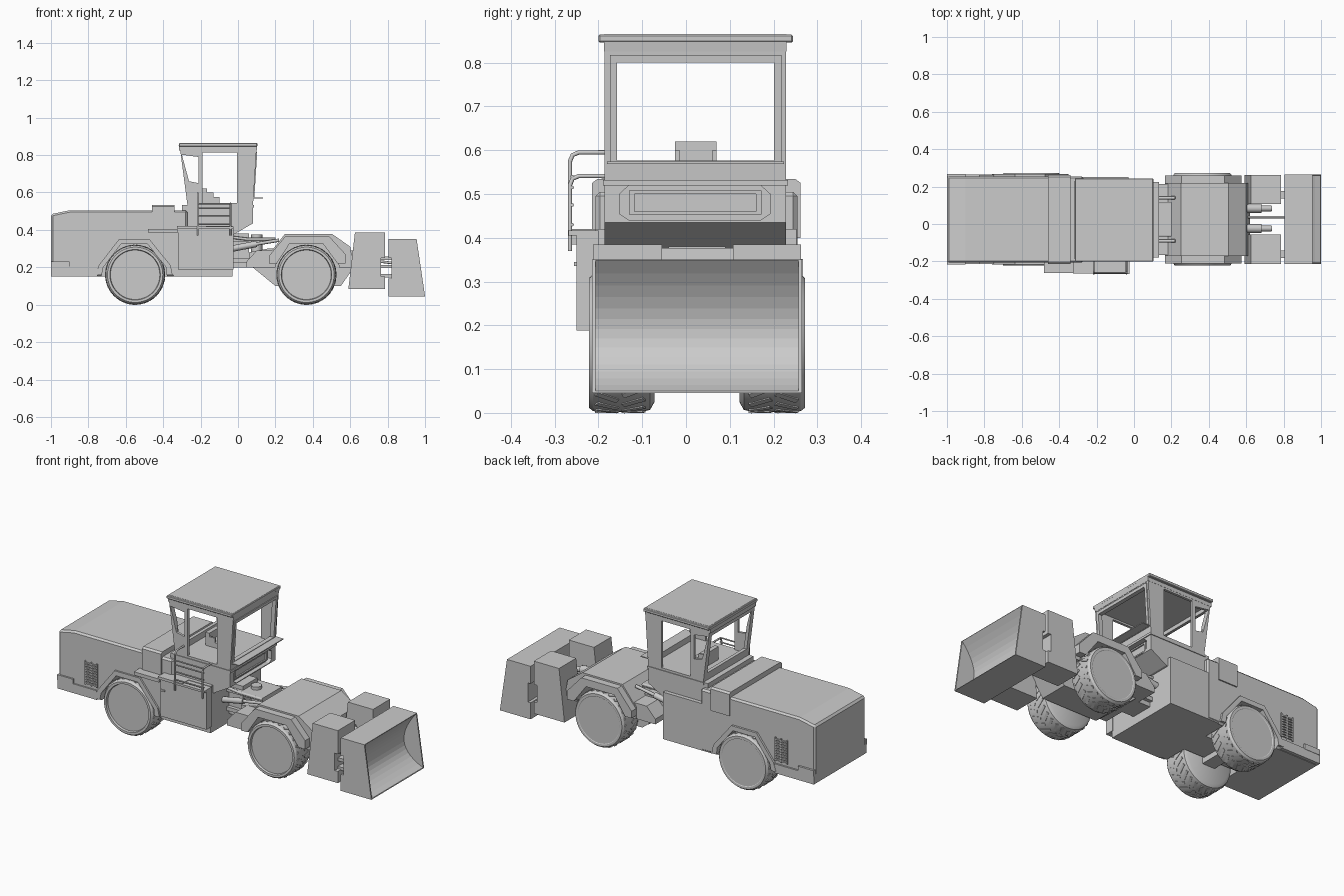
import bpy, bmesh, math
from mathutils import Vector, Matrix

if "Cube" in bpy.data.objects:
    bpy.data.objects.remove(bpy.data.objects["Cube"])

C = 0.025  # y of the vehicle's mid-plane


def finish(bm, name):
    bmesh.ops.recalc_face_normals(bm, faces=bm.faces)
    me = bpy.data.meshes.new(name)
    bm.to_mesh(me)
    bm.free()
    ob = bpy.data.objects.new(name, me)
    bpy.context.collection.objects.link(ob)
    return ob


def prism(name, pts, a, b, axis='y'):
    """Extrude an xz outline along y, or a yz outline along x."""
    bm = bmesh.new()
    mk = (lambda p, t: (p[0], t, p[1])) if axis == 'y' else (lambda p, t: (t, p[0], p[1]))
    f = bm.faces.new([bm.verts.new(mk(p, a)) for p in pts])
    g = bmesh.ops.extrude_face_region(bm, geom=[f])['geom']
    d = Vector((0, b - a, 0)) if axis == 'y' else Vector((b - a, 0, 0))
    bmesh.ops.translate(bm, verts=[v for v in g if isinstance(v, bmesh.types.BMVert)], vec=d)
    return finish(bm, name)


def box(name, x0, x1, y0, y1, z0, z1):
    return prism(name, [(x0, z0), (x1, z0), (x1, z1), (x0, z1)], y0, y1)


def apply(ob, mod):
    bpy.ops.object.select_all(action='DESELECT')
    bpy.context.view_layer.objects.active = ob
    ob.select_set(True)
    bpy.ops.object.modifier_apply(modifier=mod.name)


def cut(ob, *cutters):
    for c in cutters:
        m = ob.modifiers.new('cut', 'BOOLEAN')
        m.operation, m.solver, m.object = 'DIFFERENCE', 'EXACT', c
        apply(ob, m)
        bpy.data.objects.remove(c)
    return ob


def bevel(ob, w):
    m = ob.modifiers.new('bevel', 'BEVEL')
    m.width, m.segments = w, 1
    apply(ob, m)
    return ob


def tube(name, pts, r):
    cu = bpy.data.curves.new(name, 'CURVE')
    cu.dimensions, cu.bevel_depth, cu.bevel_resolution, cu.use_fill_caps = '3D', r, 2, True
    s = cu.splines.new('POLY')
    s.points.add(len(pts) - 1)
    for p, q in zip(s.points, pts):
        p.co = (*q, 1)
    ob = bpy.data.objects.new(name, cu)
    bpy.context.collection.objects.link(ob)
    return ob


def wheel(name, x, yout, s, recess):
    """Lathed tyre with slanted tread lugs; s is the inward y direction."""
    prof = [(0, recess), (.132, recess), (.135, 0), (.148, 0), (.156, .01), (.158, .03),
            (.158, .12), (.153, .14), (.135, .15), (0, .15)]
    bm = bmesh.new()
    vs = [bm.verts.new((r, d * s, 0)) for r, d in prof]
    es = [bm.edges.new(e) for e in zip(vs, vs[1:])]
    bmesh.ops.spin(bm, geom=vs + es, cent=(0, 0, 0), axis=(0, 1, 0), angle=2 * math.pi, steps=48)
    bmesh.ops.remove_doubles(bm, verts=bm.verts, dist=1e-5)
    for i in range(26):
        for side in (1, -1):
            m = (Matrix.Rotation(2 * math.pi * (i + side * .25) / 26, 4, 'Y')
                 @ Matrix.Translation((.1565, s * (.072 + side * .03), 0))
                 @ Matrix.Rotation(side * .5, 4, 'X') @ Matrix.Diagonal((.007, .055, .014, 1)))
            bmesh.ops.create_cube(bm, size=1, matrix=m)
    ob = finish(bm, name)
    ob.location = (x, yout, .16)
    bpy.ops.object.select_all(action='DESELECT')
    bpy.context.view_layer.objects.active = ob
    ob.select_set(True)
    bpy.ops.object.shade_smooth_by_angle(angle=math.radians(30))


# Wheels
for n, x in (('rear', -.55), ('front', .366)):
    wheel(n + '_wheel_right', x, -.222, 1, .012)
    wheel(n + '_wheel_left', x, .272, -1, .002)
    box(n + '_axle', x - .04, x + .04, -.09, .14, .12, .2)

# Rear body: engine hood with wheel arches
arch = [(-.74, .1), (-.72, .2), (-.625, .325), (-.485, .325), (-.385, .2), (-.375, .1)]
hood = prism('engine_hood', [(-1, .15), (-1, .484), (-.9, .505), (-.27, .505), (-.27, .15)], -.207, .255)
bevel(hood, .01)
cut(hood, prism('arch_cut', arch, -.4, -.06), prism('arch_cut', arch, .11, .4))
band = [(-.215, .4), (.262, .4), (.262, .525), (.25, .534), (-.203, .534), (-.215, .525)]
prism('hood_band', band, -.46, -.34, 'x')
box('rear_bumper', -1, -.75, -.215, .265, .152, .205)
for n, y0, y1 in (('right', -.217, -.2), ('left', .25, .267)):
    box('bumper_step_' + n, -1, -.9, y0, y1, .2, .232)
    lip = prism('rear_fender_' + n, [(-.76, .16), (-.745, .21), (-.635, .352), (-.475, .352),
                                     (-.36, .21), (-.35, .16)], y0, y1)
    cut(lip, prism('lip_cut', arch, -.4, .4))
    for i in range(9):  # side air grille slats
        z = .225 + i * .0145
        box('grille_slat_' + n, -.825, -.75, y0 + .004, y1 - .004, z, z + .008)
    for x in (-.829, -.79, -.754):
        box('grille_bar_' + n, x, x + .006, y0 + .004, y1 - .004, .22, .357)

# Mid body below the cab
box('mid_body', -.345, -.03, -.207, .252, .15, .42)
box('side_door', -.32, -.025, -.25, -.2, .188, .415)
box('door_handle', -.315, -.29, -.256, -.245, .335, .345)
box('side_platform', -.48, -.32, -.262, -.2, .385, .405)
box('side_step', -.325, -.17, -.265, -.2, .405, .42)
box('ladder_step', -.22, -.025, -.268, -.2, .405, .417)

# Cab base with octagonal front recess and lamp panel
base = prism('cab_base', [(-.3, .4), (-.03, .375), (-.02, .377), (.08, .435), (.08, .532), (-.3, .532)],
             -.186, .229)
cut(base, prism('recess_cut', [(-.152, .455), (-.13, .44), (.17, .44), (.192, .455), (.192, .5),
                               (.17, .52), (-.13, .52), (-.152, .5)], .055, .2, 'x'))
panel = box('front_grille', .05, .068, -.13, .172, .453, .508)
cut(panel, box('panel_cut', .06, .2, -.118, .16, .46, .5))
box('cab_sill', -.275, .085, -.19, .233, .519, .532)

# Cab shell with window openings
cab = prism('cab_shell', [(-.27, .53), (.08, .53), (.1, .85), (-.312, .85)], -.186, .229)
cut(cab, prism('inside_cut', [(-.252, .545), (.06, .545), (.08, .83), (-.294, .83)], -.172, .215),
    prism('door_cut', [(-.19, .545), (-.005, .545), (-.005, .815), (-.19, .815)], -.5, .5),
    prism('side_cut', [(-.3, .802), (-.212, .79), (-.212, .65), (-.262, .66)], -.5, .5),
    box('window_cut', -.6, .6, -.158, .201, .577, .8))
frame = prism('front_window_frame', [(.08, .568), (.087, .568), (.103, .817), (.09, .817)], -.174, .218)
cut(frame, box('frame_cut', -.6, .6, -.158, .201, .577, .8))
prism('roof', [(-.315, .825), (.1, .825), (.103, .85), (.098, .865), (-.308, .865), (-.317, .85)],
      -.187, .23)
bevel(box('roof_slab', -.316, .103, -.2, .244, .846, .864), .003)
box('front_visor', .07, .133, -.18, .224, .569, .574)

# Seat
box('seat_back', -.19, -.165, -.025, .07, .545, .62)
box('seat_cushion', -.19, -.1, -.025, .07, .545, .575)
for y in (-.025, .06):
    box('seat_arm', -.17, -.13, y, y + .01, .57, .6)

# Handrails beside the cab door
for x, top in ((-.215, .595), (-.04, .541)):
    tube('rail_post', [(x, -.265, .37), (x, -.265, top - .02), (x, -.259, top - .006),
                       (x, -.245, top), (x, -.186, top)], .005)
for z in (.43, .475, .515, .54):
    tube('rail_bar', [(-.215, -.26, z), (-.035, -.26, z)], .004)

# Articulated joint with steering cylinders
box('joint_pivot_block', -.03, .06, -.04, .09, .2, .38)
for z in (.225, .335):
    prism('joint_plate', [(-.03, z), (.2, z), (.2, z + .022), (-.03, z + .022)], -.06, .11)
tube('joint_pin', [(.1, C, .205), (.1, C, .375)], .03)
for s in (-1, 1):
    y = C + s * .115
    tube('steering_cylinder', [(-.03, y, .3), (.1, y, .325)], .017)
    tube('steering_rod', [(.1, y, .325), (.22, y, .345)], .009)
    tube('hose', [(-.03, y - s * .03, .36), (.05, y - s * .03, .35), (.2, y - s * .03, .35)], .008)

# Front frame with wheel arches
fr = prism('front_frame', [(.165, .2), (.165, .27), (.25, .377), (.505, .377), (.6, .31), (.62, .2)],
           C - .195, C + .195)
fa = [(.18, .05), (.2, .21), (.275, .325), (.455, .325), (.54, .21), (.56, .05)]
cut(fr, prism('arch_cut', fa, -.4, -.06), prism('arch_cut', fa, .11, .4))
prism('front_core', [(.06, .215), (.2, .1), (.55, .1), (.62, .2), (.6, .3), (.16, .3), (.06, .28)], -.06, .11)
prism('frame_nose', [(.045, .2), (.2, .2), (.2, .29), (.1, .29), (.045, .23)], C - .19, C + .19)
for n, y0, y1 in (('right', -.21, -.165), ('left', .215, .26)):
    fender = prism('front_fender_' + n, [(.165, .22), (.165, .26), (.255, .368), (.485, .368),
                                         (.575, .27), (.575, .22)], y0, y1)
    cut(fender, prism('fender_cut', fa, -.4, .4))

# Lift blocks and cylinders behind the bucket
for n, y0, y1 in (('right', -.213, -.055), ('left', .107, .263)):
    prism('lift_block_' + n, [(.59, .083), (.785, .083), (.785, .15), (.765, .15), (.765, .25),
                              (.785, .25), (.785, .385), (.625, .385)], y0, y1)
    for z in (.145, .195, .24):
        box('link_lug_' + n, .755, .83, y0 + .03, y0 + .07, z, z + .018)
for y in (-.024, .083):
    tube('lift_cylinder', [(.58, y, .27), (.68, y, .255)], .024)
    tube('lift_cylinder_sleeve', [(.68, y, .255), (.735, y, .245)], .016)
tube('tilt_rod', [(.6, C + .012, .25), (.85, C + .012, .22)], .007)

# Bucket: curved scoop with end plates
P, Q, R = Vector((.998, .05)), Vector((.78, .14)), Vector((.955, .348))
arc = [tuple(P * (1 - t) ** 2 + Q * 2 * t * (1 - t) + R * t * t) for t in (i / 14 for i in range(15))]
back = [(.805, .35), (.805, .25), (.822, .25), (.822, .14), (.805, .14), (.805, .045)]
prism('bucket_scoop', back + [(1, .045)] + arc + [(.955, .35)], -.213, .263)
for y in (-.215, .257):
    prism('bucket_side', back + [(1, .045), (.955, .35)], y, y + .008)
